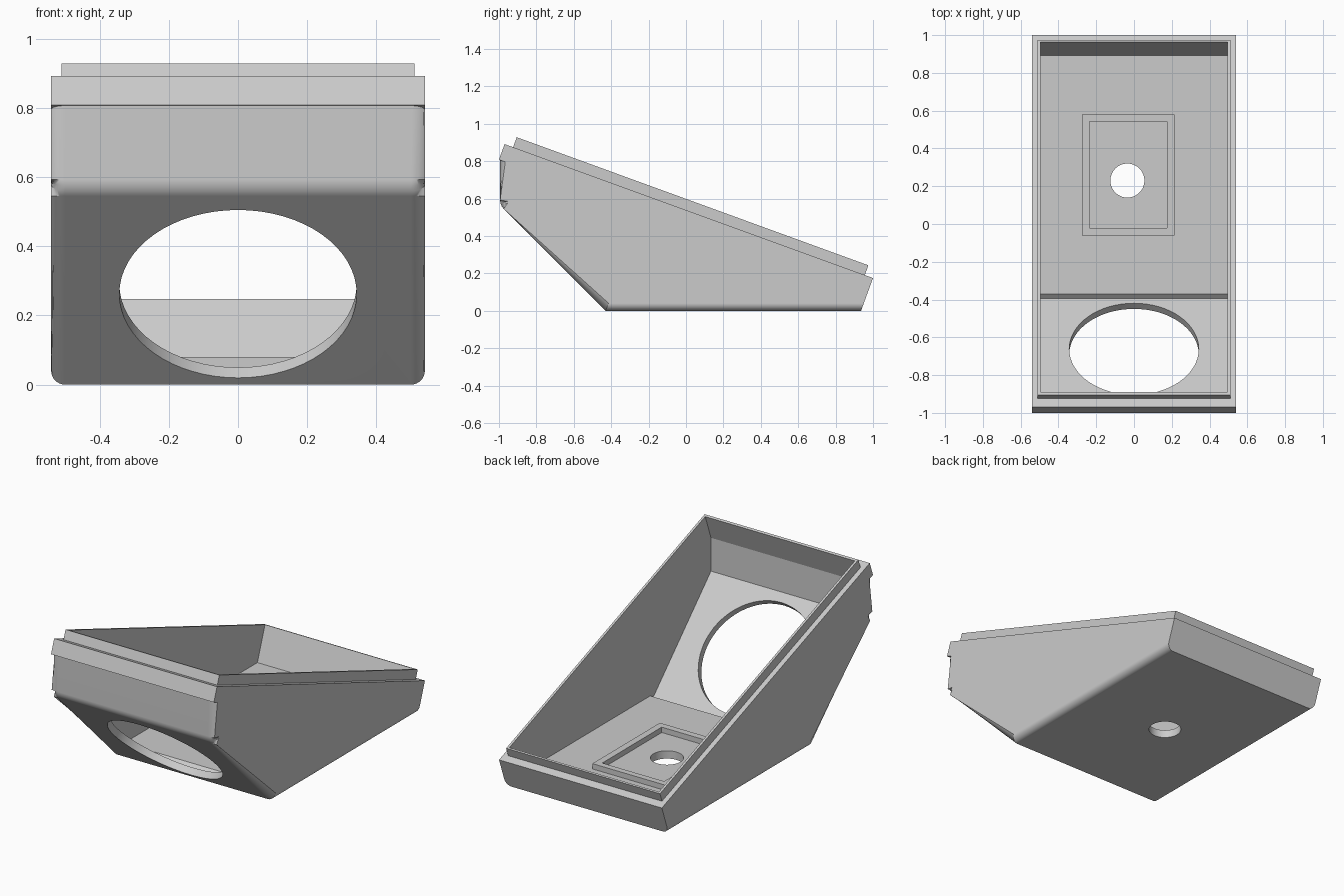
import bpy, bmesh, math

if "Cube" in bpy.data.objects:
    bpy.data.objects.remove(bpy.data.objects["Cube"])

TILT = math.radians(20)                      # slope of the open top
N = (math.sin(TILT), math.cos(TILT))         # direction square to the open top, in (y, z)
FLOOR = 0.047                                # height of the inside floor

plastic = bpy.data.materials.new("light grey plastic")
plastic.diffuse_color = (0.6, 0.6, 0.6, 1)
plastic.use_nodes = True
plastic.node_tree.nodes["Principled BSDF"].inputs["Base Color"].default_value = plastic.diffuse_color


def along(p, t):
    """Move a (y, z) point by t square to the open top."""
    return (p[0] + t * N[0], p[1] + t * N[1])


def finish(name, bm):
    bmesh.ops.recalc_face_normals(bm, faces=bm.faces)
    mesh = bpy.data.meshes.new(name)
    bm.to_mesh(mesh)
    bm.free()
    mesh.materials.append(plastic)
    ob = bpy.data.objects.new(name, mesh)
    bpy.context.collection.objects.link(ob)
    return ob


def extrude(name, profile, x0, x1, round_sides=(), radius=0.04):
    """Extrude a (y, z) profile along x and round the chosen side edges."""
    bm = bmesh.new()
    a = [bm.verts.new((x0, y, z)) for y, z in profile]
    b = [bm.verts.new((x1, y, z)) for y, z in profile]
    n = len(profile)
    bm.faces.new(a)
    bm.faces.new(b[::-1])
    for i in range(n):
        j = (i + 1) % n
        bm.faces.new((a[i], b[i], b[j], a[j]))
    edges = [bm.edges.get((v[i], v[(i + 1) % n])) for i in round_sides for v in (a, b)]
    if edges:
        bmesh.ops.bevel(bm, geom=edges, offset=radius, segments=8, profile=0.5, affect='EDGES')
    return finish(name, bm)


def cylinder(name, radius, depth, location, tilt=0):
    bm = bmesh.new()
    bmesh.ops.create_cone(bm, cap_ends=True, segments=64, radius1=radius, radius2=radius, depth=depth)
    ob = finish(name, bm)
    ob.location = location
    ob.rotation_euler.x = tilt
    return ob


def combine(target, other, operation):
    """Apply a boolean and throw the helper away."""
    other.hide_render = True
    bpy.context.view_layer.update()
    bpy.context.view_layer.objects.active = target
    mod = target.modifiers.new(operation.lower(), 'BOOLEAN')
    mod.operation = operation
    mod.solver = 'EXACT'
    mod.object = other
    bpy.ops.object.modifier_apply(modifier=mod.name)
    bpy.data.objects.remove(other)


# Outer body: flat bottom, 45 degree front slope, short vertical front, tilted top
front_top, back_top = (-0.97, 0.891), (1.0, 0.175)
top_slope = (back_top[1] - front_top[1]) / (back_top[0] - front_top[0])
body_front = (-0.994, front_top[1] + top_slope * (-0.994 - front_top[0]))
housing = extrude("housing", [body_front, (-0.994, 0.592), (-0.992, 0.576), (-0.986, 0.5595),
                              (-0.975, 0.545), (-0.43, 0), (0.936, 0), back_top],
                  -0.54, 0.54, round_sides=(0, 1, 2, 3, 4, 5))

# Square-cornered rim across the front, trimming the body top to its own plane
trim = extrude("trim", [(-1.2, 0.6), along(front_top, -0.088), along(front_top, 0.2), (-1.2, 1.2)], -1, 1)
combine(housing, trim, 'DIFFERENCE')
inner_top = (-0.85, front_top[1] + top_slope * 0.12)
rim = extrude("rim", [front_top, along(front_top, -0.088), along(inner_top, -0.088), inner_top], -0.54, 0.54)
combine(housing, rim, 'UNION')

# Raised lip around the opening
lip = extrude("lip", [along((-0.905, 0.928), -0.11), (-0.905, 0.928), (0.975, 0.243),
                      along((0.975, 0.243), -0.11)], -0.51, 0.51)
combine(housing, lip, 'UNION')

# Hollow interior
cavity = extrude("cavity", [along((-0.89, 0.923), 0.1), (-0.945, 0.775), (-0.945, 0.575),
                            (-0.395, 0.025), (-0.37, FLOOR), (0.892, FLOOR),
                            along((0.965, 0.247), 0.1)], -0.496, 0.496)
combine(housing, cavity, 'DIFFERENCE')

# Large round opening square to the front slope, and small hole in the floor
combine(housing, cylinder("slope_hole", 0.343, 0.2, (0, -0.677, 0.277), math.radians(-45)), 'DIFFERENCE')
combine(housing, cylinder("floor_hole", 0.09, 0.4, (-0.035, 0.23, 0)), 'DIFFERENCE')

# Raised rectangular frame around the floor hole
low, high = FLOOR - 0.002, 0.079
frame = extrude("floor_frame", [(-0.06, low), (0.58, low), (0.58, high), (-0.06, high)], -0.275, 0.215)
window = extrude("frame_window", [(-0.02, 0), (0.543, 0), (0.543, 0.2), (-0.02, 0.2)], -0.235, 0.175)
combine(frame, window, 'DIFFERENCE')

# Smooth the rounded parts, keep the corners sharp and the large faces flat
bpy.ops.object.select_all(action='DESELECT')
for ob in (housing, frame):
    ob.select_set(True)
bpy.context.view_layer.objects.active = housing
bpy.ops.object.shade_smooth_by_angle(angle=math.radians(18.5))
weighted = housing.modifiers.new("flat_faces", 'WEIGHTED_NORMAL')
weighted.keep_sharp = True
